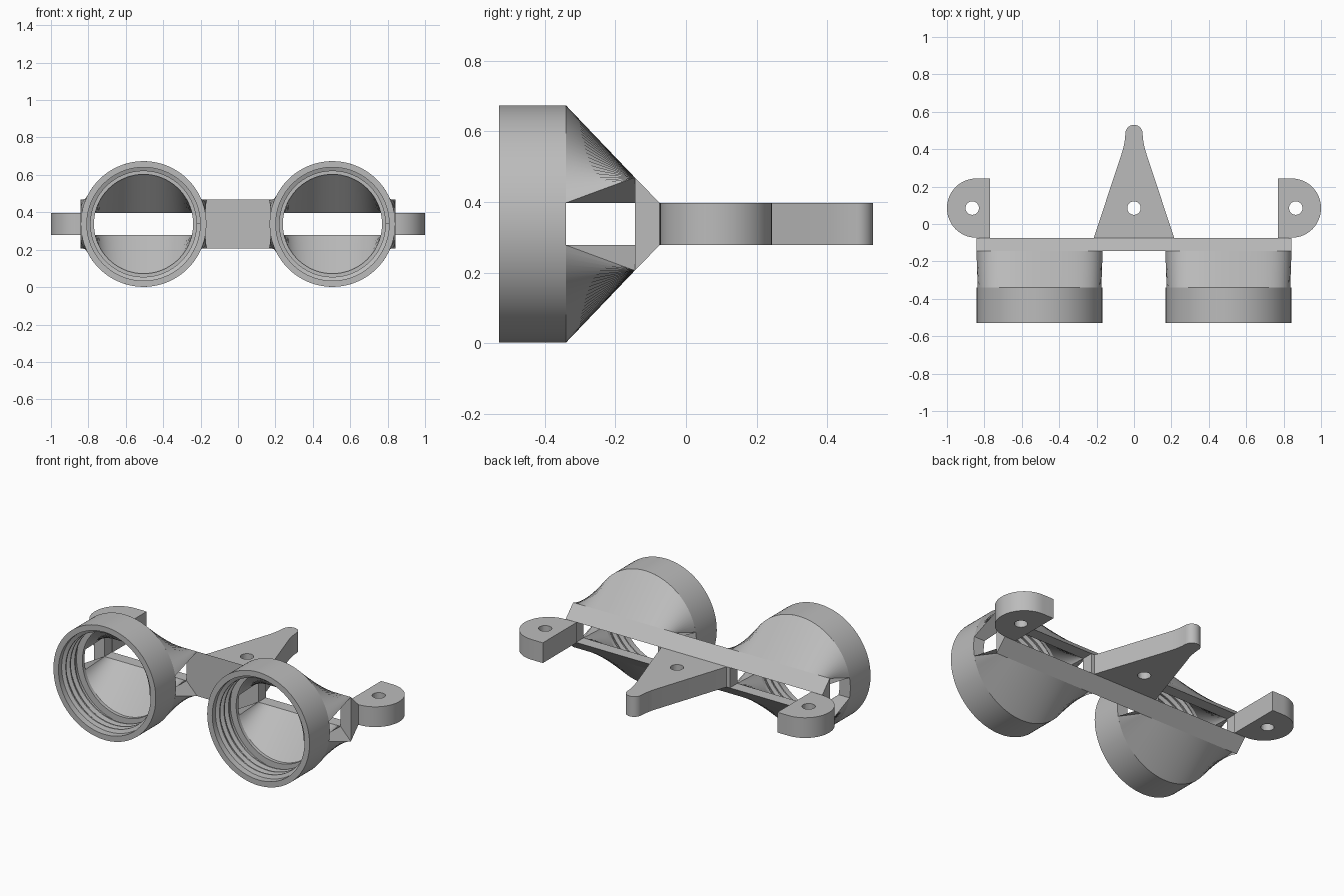
import bpy, bmesh
from math import sin, cos, asin, pi, radians

if "Cube" in bpy.data.objects:
    bpy.data.objects.remove(bpy.data.objects["Cube"], do_unlink=True)

grey = bpy.data.materials.new("plain grey")
grey.use_nodes = True
grey.diffuse_color = (0.5, 0.5, 0.5, 1)
grey.node_tree.nodes["Principled BSDF"].inputs["Base Color"].default_value = (0.5, 0.5, 0.5, 1)

ZC = 0.3375          # mid height of everything
SLAB = 0.06          # half height of tabs and slot
BAR = 0.132          # half height of the bar front
EYE = 0.505          # eyepiece centre
R_OUT, R_IN = 0.336, 0.265
Y_FRONT, Y_RING, Y_BAR, Y_BACK = -0.53, -0.34, -0.145, -0.075


def finish(bm, name, smooth=True):
    bmesh.ops.remove_doubles(bm, verts=bm.verts, dist=1e-5)
    bmesh.ops.recalc_face_normals(bm, faces=bm.faces)
    mesh = bpy.data.meshes.new(name)
    bm.to_mesh(mesh)
    bm.free()
    ob = bpy.data.objects.new(name, mesh)
    bpy.context.collection.objects.link(ob)
    mesh.materials.append(grey)
    if smooth:
        bpy.ops.object.select_all(action='DESELECT')
        ob.select_set(True)
        bpy.context.view_layer.objects.active = ob
        bpy.ops.object.shade_smooth_by_angle(angle=radians(30))
    return ob


def sweep(name, sections, closed=False):
    """Skin a list of equal cross-sections, capped unless closed."""
    bm = bmesh.new()
    rows = [[bm.verts.new(p) for p in s] for s in sections]
    n = len(rows[0])
    pairs = list(zip(rows, rows[1:] + rows[:1])) if closed else list(zip(rows, rows[1:]))
    for a, b in pairs:
        for i in range(n):
            j = (i + 1) % n
            bm.faces.new((a[i], a[j], b[j], b[i]))
    if not closed:
        bm.faces.new(rows[0])
        bm.faces.new(rows[-1])
    return finish(bm, name)


def plate(name, outline, hole_x):
    """Flat plate with a screw hole cut through it."""
    ob = sweep(name, [[(x, y, ZC + s * SLAB) for x, y in outline] for s in (-1, 1)])
    bpy.ops.mesh.primitive_cylinder_add(vertices=32, radius=0.036, depth=1,
                                        location=(hole_x, 0.085, ZC))
    cutter = bpy.context.object
    cutter.hide_render = True
    mod = ob.modifiers.new("hole", 'BOOLEAN')
    mod.operation = 'DIFFERENCE'
    mod.solver = 'EXACT'
    mod.object = cutter
    bpy.context.view_layer.objects.active = ob
    bpy.ops.object.modifier_apply(modifier=mod.name)
    bpy.data.objects.remove(cutter, do_unlink=True)


def prism_x(name, x0, x1, profile):
    sweep(name, [[(x, y, z) for y, z in profile] for x in (x0, x1)])


def eyepiece(side, cx):
    # Threaded ring with a lip at its back
    profile = [(R_OUT, Y_FRONT), (R_OUT, Y_RING), (R_IN, Y_RING),
               (R_IN, Y_RING - 0.02), (0.303, Y_RING - 0.02), (0.303, Y_FRONT)]
    steps = 96
    sweep(side + "_ring", [[(cx + r * cos(a), y, ZC + r * sin(a)) for r, y in profile]
                           for a in (2 * pi * i / steps for i in range(steps))], True)
    # Helical thread inside the ring
    turns, pitch, sections = 3, 0.042, []
    for i in range(turns * 64 + 1):
        a = 2 * pi * i / 64
        y = Y_FRONT + 0.022 + pitch * i / 64
        sections.append([(cx + r * cos(a), y + d, ZC + r * sin(a))
                         for r, d in ((0.306, -0.014), (0.283, -0.004),
                                      (0.283, 0.004), (0.306, 0.014))])
    sweep(side + "_thread", sections)
    # Upper and lower funnel shells, blending a round ring into the flat bar
    a_out, a_in = asin(SLAB / R_OUT), asin(SLAB / R_IN)
    for s, level in ((1, "upper"), (-1, "lower")):
        sections = []
        for i in range(49):
            t = i / 48
            a = a_out + t * (pi - 2 * a_out)
            b = a_in + t * (pi - 2 * a_in)
            sections.append([
                (cx + R_OUT * cos(a), Y_RING, ZC + s * R_OUT * sin(a)),
                (cx + 0.3375 * cos(a) / cos(a_out), Y_BAR, ZC + s * BAR),
                (cx + 0.27 * cos(b) / cos(a_in), Y_BAR, ZC + s * SLAB),
                (cx + R_IN * cos(b), Y_RING, ZC + s * R_IN * sin(b))])
        sweep(f"{side}_{level}_funnel", sections)


# Bar: bevelled rails above and below the slot, joined by solid blocks
EDGE = 0.8425
for s, level in ((1, "upper"), (-1, "lower")):
    prism_x(level + "_rail", -EDGE, EDGE, [(Y_BAR, ZC + s * BAR), (Y_BACK, ZC + s * SLAB),
                                           (Y_BAR, ZC + s * SLAB)])
block = [(y, ZC + s * SLAB) for y, s in ((Y_BAR, -1), (Y_BACK, -1), (Y_BACK, 1), (Y_BAR, 1))]
prism_x("bridge_block", -0.235, 0.235, block)

for m, side in ((1, "left"), (-1, "right")):
    prism_x(side + "_end_block", m * 0.775, m * EDGE, block)
    eyepiece(side, m * EYE)
    # Rounded side tab
    arc = [(m * (0.845 + 0.155 * cos(a)), 0.085 + 0.158 * sin(a))
           for a in (-pi / 2 + pi * i / 32 for i in range(33))]
    plate(side + "_tab", [(m * 0.77, Y_BACK)] + arc + [(m * 0.77, 0.243)], m * 0.865)

# Central tapered bracket with a rounded tip
half = [(0.215, Y_BACK), (0.06, 0.395), (0.053, 0.425), (0.048, 0.455)]
tip = [(0.046 * cos(a), 0.484 + 0.046 * sin(a)) for a in (pi * i / 20 for i in range(21))]
plate("centre_bracket", half + tip + [(-x, y) for x, y in reversed(half)], 0)
